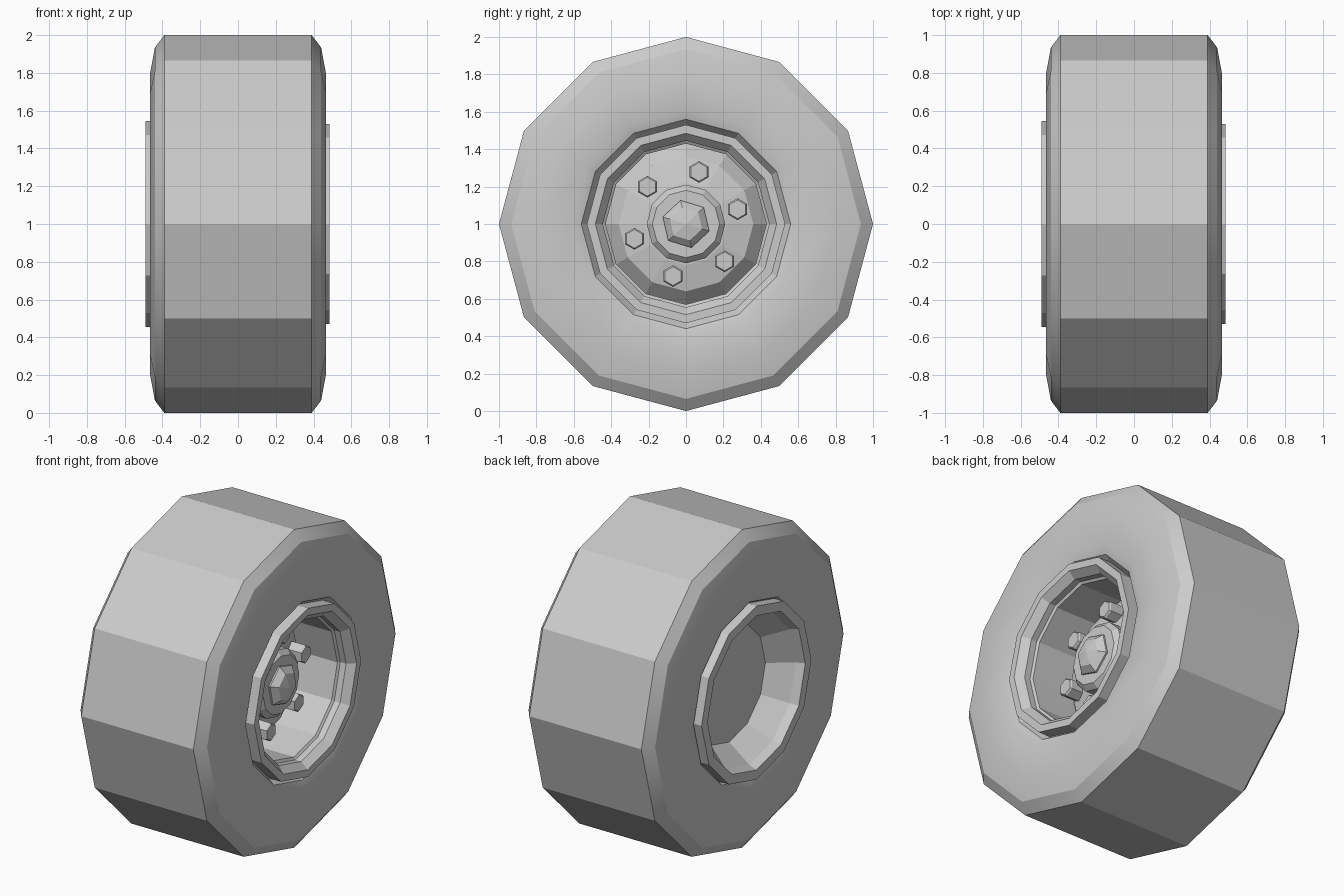
import bpy
import bmesh
from math import sin, cos, pi, radians

if "Cube" in bpy.data.objects:
    bpy.data.objects.remove(bpy.data.objects["Cube"], do_unlink=True)

grey = bpy.data.materials.new("light_grey")
grey.use_nodes = True
grey.diffuse_color = (0.6, 0.6, 0.6, 1)
bsdf = next(n for n in grey.node_tree.nodes if n.type == 'BSDF_PRINCIPLED')
bsdf.inputs["Base Color"].default_value = (0.6, 0.6, 0.6, 1)
bsdf.inputs["Roughness"].default_value = 0.7


def revolve(name, profile, sides=12, turn=0.0, y=0.0, z=1.0, loop=False):
    """Turn a profile of (x, radius) points around an axis along x."""
    bm = bmesh.new()
    rings = []
    for x, r in profile:
        if r == 0:
            rings.append([bm.verts.new((x, y, z))] * sides)
            continue
        angles = [turn + 2 * pi * i / sides for i in range(sides)]
        rings.append([bm.verts.new((x, y + r * sin(a), z + r * cos(a))) for a in angles])
    pairs = list(zip(rings, rings[1:]))
    if loop:
        pairs.append((rings[-1], rings[0]))
    for a, b in pairs:
        for i in range(sides):
            j = (i + 1) % sides
            corners = list(dict.fromkeys((a[i], a[j], b[j], b[i])))
            bm.faces.new(corners)
    bmesh.ops.recalc_face_normals(bm, faces=bm.faces)
    mesh = bpy.data.meshes.new(name)
    bm.to_mesh(mesh)
    bm.free()
    mesh.materials.append(grey)
    obj = bpy.data.objects.new(name, mesh)
    bpy.context.collection.objects.link(obj)
    return obj


# Tyre: tread, stepped shoulders and sidewalls curving in to the beads
half = [(0.39, 1.0), (0.44, 0.935), (0.465, 0.8), (0.46, 0.61), (0.445, 0.56), (0.39, 0.52)]
tyre = revolve("tyre", half + [(-x, r) for x, r in reversed(half)], loop=True)

# Rim: domed front face, barrel, two lips and shallow back dish
revolve("rim", [
    (0.21, 0), (0.20, 0.22), (0.17, 0.36), (0.10, 0.43),
    (0.39, 0.43), (0.40, 0.445), (0.44, 0.445), (0.485, 0.485), (0.485, 0.53),
    (0.40, 0.53), (0.36, 0.50), (-0.36, 0.50), (-0.40, 0.545),
    (-0.49, 0.545), (-0.49, 0.485), (-0.44, 0.465), (-0.30, 0.36), (-0.34, 0),
])

# Hub with chamfered edge, and its six-sided cap
revolve("hub", [(0.15, 0), (0.15, 0.21), (0.27, 0.21), (0.30, 0.18), (0.30, 0)])
revolve("hub_cap", [(0.28, 0), (0.28, 0.13), (0.31, 0.13), (0.345, 0.09), (0.36, 0)],
        sides=6, turn=radians(-13))

# Wheel nuts
for k in range(6):
    a = radians(14 + 60 * k)
    revolve("wheel_nut_%d" % (k + 1),
            [(0.12, 0), (0.12, 0.058), (0.27, 0.058), (0.28, 0.05), (0.28, 0)],
            sides=6, y=0.287 * sin(a), z=1 + 0.287 * cos(a))

# Soft sidewalls, sharp tread edges
bpy.ops.object.select_all(action='DESELECT')
tyre.select_set(True)
bpy.context.view_layer.objects.active = tyre
bpy.ops.object.shade_smooth_by_angle(angle=radians(22))
